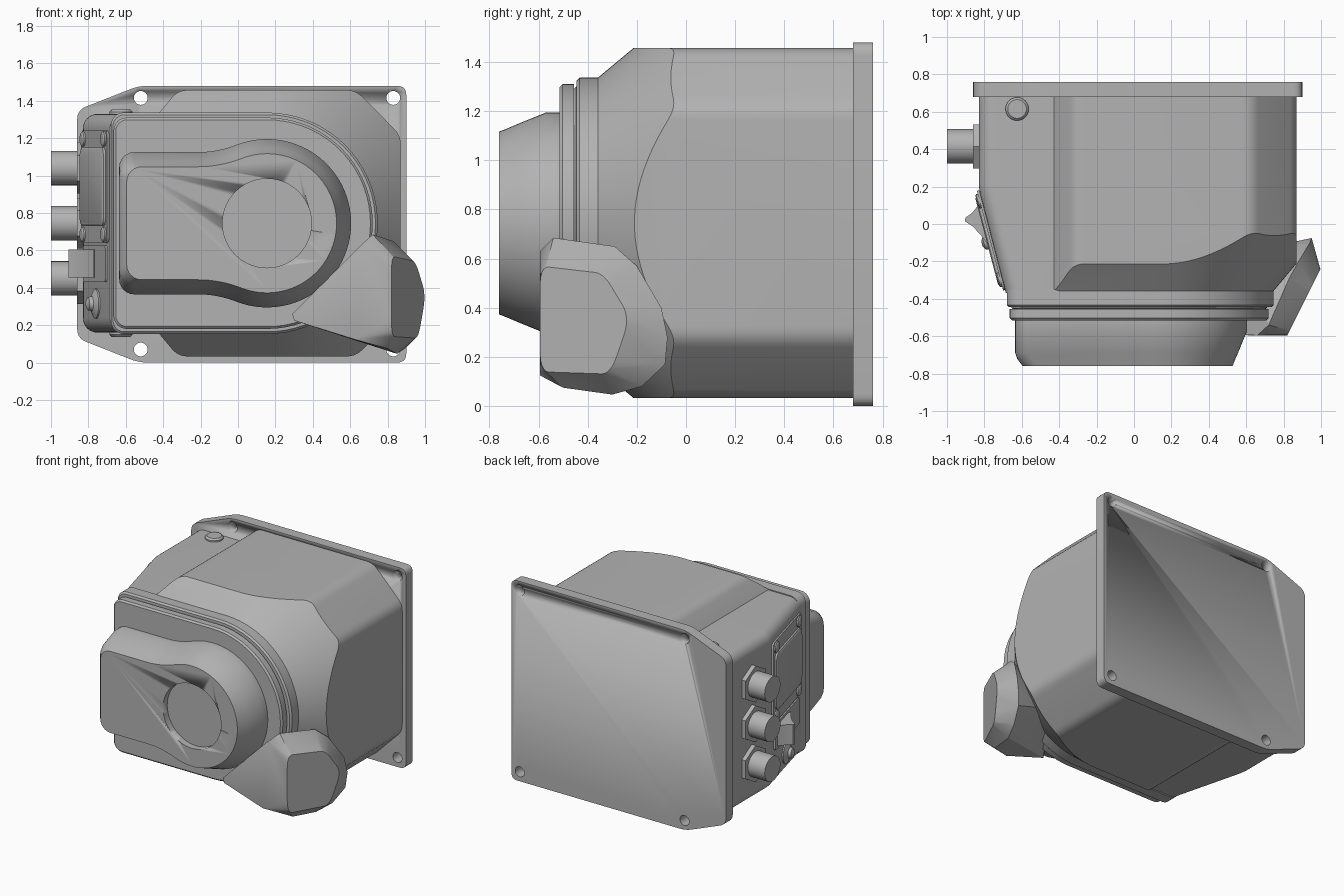
import bpy, bmesh, math
from mathutils import Matrix, Vector

cube = bpy.data.objects.get("Cube")
if cube:
    bpy.data.objects.remove(cube)

grey = bpy.data.materials.new("housing grey")
grey.use_nodes = True
grey.diffuse_color = (0.45, 0.45, 0.45, 1)
grey.node_tree.nodes["Principled BSDF"].inputs["Base Color"].default_value = grey.diffuse_color

CX, CZ = 0.155, 0.745          # centre of the round end


def basis(a, b, d, origin=(0, 0, 0)):
    m = Matrix((a, b, d)).transposed().to_4x4()
    m.translation = origin
    return m


X, Y, Z = Vector((1, 0, 0)), Vector((0, 1, 0)), Vector((0, 0, 1))
FRONT, SIDE, UP = basis(X, Z, Y), basis(Y, Z, X), basis(X, Y, Z)
slope = Vector((0.15, -0.57, 0)).normalized()
SLANT = basis(slope, Z, Vector((slope.y, -slope.x, 0)), (-0.83, 0.2, 0))


def finish(name, bm, angle=28):
    bmesh.ops.recalc_face_normals(bm, faces=bm.faces)
    mesh = bpy.data.meshes.new(name)
    bm.to_mesh(mesh)
    bm.free()
    ob = bpy.data.objects.new(name, mesh)
    bpy.context.collection.objects.link(ob)
    mesh.materials.append(grey)
    bpy.ops.object.select_all(action='DESELECT')
    ob.select_set(True)
    bpy.context.view_layer.objects.active = ob
    bpy.ops.object.shade_smooth_by_angle(angle=math.radians(angle))
    return ob


def loft(name, rings, m, angle=28):
    """Skin a list of (outline, depth) rings and cap both ends."""
    bm = bmesh.new()
    loops = [[bm.verts.new(m @ Vector((a, b, d))) for a, b in pts] for pts, d in rings]
    for lo, hi in zip(loops, loops[1:]):
        for i in range(len(lo)):
            bm.faces.new((lo[i - 1], lo[i], hi[i], hi[i - 1]))
    bm.faces.new(loops[0])
    bm.faces.new(loops[-1])
    return finish(name, bm, angle)


def hull(name, points, angle=28):
    bm = bmesh.new()
    for p in points:
        bm.verts.new(p)
    res = bmesh.ops.convex_hull(bm, input=bm.verts)
    loose = {v for v in res["geom_interior"] + res["geom_unused"] if isinstance(v, bmesh.types.BMVert)}
    bmesh.ops.delete(bm, geom=list(loose), context='VERTS')
    bmesh.ops.dissolve_limit(bm, angle_limit=0.01, verts=bm.verts, edges=bm.edges)
    return finish(name, bm, angle)


def cut(ob, cutter):
    mod = ob.modifiers.new("cut", 'BOOLEAN')
    mod.operation, mod.solver, mod.object = 'DIFFERENCE', 'EXACT', cutter
    bpy.context.view_layer.objects.active = ob
    bpy.ops.object.modifier_apply(modifier=mod.name)
    bpy.data.objects.remove(cutter)


def arc(cx, cy, r, a0, a1, n):
    return [(cx + r * math.cos(math.radians(a0 + (a1 - a0) * i / n)),
             cy + r * math.sin(math.radians(a0 + (a1 - a0) * i / n))) for i in range(n + 1)]


def circle(cx, cy, r, n=40, start=0):
    return arc(cx, cy, r, start, start + 360, n)[:-1]


def rounded(poly, r, n=5):
    """Soften every corner of a polygon with a small curve."""
    out = []
    for i, p in enumerate(poly):
        p, a, b = Vector(p), Vector(poly[i - 1]), Vector(poly[(i + 1) % len(poly)])
        s, e = p + (a - p).normalized() * r, p + (b - p).normalized() * r
        for k in range(n + 1):
            t = k / n
            out.append(tuple(s * (1 - t) ** 2 + p * 2 * t * (1 - t) + e * t * t))
    return out


def box(a0, a1, b0, b1, r):
    return rounded([(a0, b0), (a1, b0), (a1, b1), (a0, b1)], r)


def d_outline(left, r, corner):
    """Round on the right, soft corners on the left."""
    return (arc(CX, CZ, r, -90, 90, 36)
            + arc(left + corner, CZ + r - corner, corner, 90, 180, 6)
            + arc(left + corner, CZ - r + corner, corner, 180, 270, 6))


def cover_outline(left, o, corner=0.08):
    """Round head flowing into a narrower tail, inset by o."""
    h, r, rho = 0.38 - o, 0.45 - o, 0.56 + o
    top = arc(CX, CZ, r, 0, 111.5, 24)
    top += arc(CX - 0.37, CZ + 0.38 + 0.56, rho, -68.5, -90, 8)[1:]
    top += arc(left + corner, CZ + h - corner, corner, 90, 180, 6)
    return top + [(x, 2 * CZ - z) for x, z in reversed(top[1:])]


# Back plate with four screw holes
plate = rounded([(-0.86, 0.13), (-0.53, 0), (0.9, 0), (0.9, 1.48), (-0.53, 1.48), (-0.86, 1.35)], 0.05)
back_plate = loft("back_plate", [(plate, 0.68), (plate, 0.76)], FRONT)
for x, z in ((-0.52, 0.07), (0.83, 0.07), (-0.52, 1.415), (0.83, 1.415)):
    hole = circle(x, z, 0.037, 24)
    cut(back_plate, loft("hole_cutter", [(hole, 0.6), (hole, 0.85)], FRONT))

# Housing: rounded body tapering on its right side
loft("housing", [(d_outline(-0.83, 0.585, 0.08), 0.69), (d_outline(-0.83, 0.585, 0.08), 0.21),
                 (d_outline(-0.825, 0.585, 0.08), 0.17), (d_outline(-0.685, 0.585, 0.08), -0.37)], FRONT)

# Raised shell: octagonal prism trimmed by a cone around the round end
half = [(-0.46, 1.29), (-0.32, 1.457), (0.63, 1.457), (0.87, 1.215)]
octagon = rounded(half + [(x, 2 * CZ - z) for x, z in reversed(half)], 0.05)
shell = []
for i, (x1, z1) in enumerate(octagon):
    x0, z0 = octagon[i - 1]
    steps = max(1, int(math.hypot(x1 - x0, z1 - z0) / 0.04))
    for k in range(steps):
        x, z = x0 + (x1 - x0) * k / steps, z0 + (z1 - z0) * k / steps
        r = max(0.59, math.hypot(max(0, x - CX), z - CZ))
        shell += [(x, 0.69, z), (x, -0.36 + (r - 0.59) * 1.2, z)]
shell += [(x, -0.36, z) for x, z in arc(CX, CZ, 0.59, -90, 90, 36) + [(-0.4, CZ + 0.59), (-0.4, CZ - 0.59)]]
hull("raised_shell", shell, 22)

# Stepped front flanges
for name, left, r, y0, y1 in (("rear_flange", -0.68, 0.592, -0.35, -0.445),
                              ("flange_groove", -0.655, 0.555, -0.43, -0.46),
                              ("front_flange", -0.665, 0.565, -0.455, -0.515)):
    soft = 0.012
    loft(name, [(d_outline(left, r, 0.07), y0), (d_outline(left, r, 0.07), y1 + soft),
                (d_outline(left + soft, r - soft, 0.06), y1)], FRONT)

# Front cover with round recess
cover = loft("front_cover", [(cover_outline(-0.635, 0), -0.5), (cover_outline(-0.635, 0), -0.57),
                             (cover_outline(-0.635, 0.049), -0.69), (cover_outline(-0.625, 0.062), -0.72),
                             (cover_outline(-0.595, 0.078), -0.76)], FRONT)
disc = circle(CX, CZ, 0.238, 56)
cut(cover, loft("recess_cutter", [(disc, -0.71), (disc, -0.8)], FRONT))

# Angled horn at the lower corner
end_face = rounded([(0, 0.14), (0, 0.57), (0.72, 0.54), (1.02, 0.36), (0.8, 0.13)], 0.1, 6)
horn = [(0.82 + 0.18 * t, -0.595 + 0.36 * t, z) for t, z in end_face]
horn += [(0.29, -0.59, 0.26), (0.3, -0.59, 0.225), (0.66, -0.595, 0.63), (0.62, -0.595, 0.125),
         (0.72, -0.54, 0.685), (0.83, -0.29, 0.65), (0.88, -0.2, 0.57), (0.94, -0.1, 0.4),
         (0.95, -0.075, 0.28), (0.94, -0.085, 0.17), (0.9, -0.18, 0.08), (0.85, -0.3, 0.047),
         (0.8, -0.5, 0.075), (0.45, -0.4, 0.3), (0.6, -0.15, 0.3), (0.6, -0.3, 0.55)]
hull("horn", horn, 20)

# Cable connectors with hexagonal nuts
for i, z in enumerate((1.04, 0.745, 0.45)):
    nut, barrel = circle(0.415, z, 0.136, 6, 90), circle(0.415, z, 0.092)
    loft(f"connector_nut_{i + 1}", [(nut, -0.82), (nut, -0.862)], SIDE)
    loft(f"connector_barrel_{i + 1}", [(barrel, -0.85), (barrel, -1.0)], SIDE)

# Access hatch with corner screws on the slanted wall
loft("hatch_frame", [(box(0.02, 0.57, 0.64, 1.24, 0.04), -0.02), (box(0.02, 0.57, 0.64, 1.24, 0.04), 0.015)], SLANT)
loft("hatch_door", [(box(0.05, 0.54, 0.73, 1.15, 0.05), 0), (box(0.05, 0.54, 0.73, 1.15, 0.05), 0.028),
                    (box(0.06, 0.53, 0.74, 1.14, 0.05), 0.034)], SLANT)
for u in (0.075, 0.51):
    for z in (0.685, 1.195):
        loft("hatch_screw", [(circle(u, z, 0.04, 20), 0), (circle(u, z, 0.04, 20), 0.024),
                             (circle(u, z, 0.03, 20), 0.03)], SLANT)

# Rocker switch with its bezel
bezel = box(0.06, 0.53, 0.43, 0.625, 0.02)
loft("switch_bezel", [(bezel, -0.02), (bezel, 0.015)], SLANT)
rocker = [(-0.9, 0.035), (-0.865, 0.06), (-0.825, 0.11), (-0.76, 0.0), (-0.77, -0.13),
          (-0.81, -0.07), (-0.86, -0.015), (-0.905, 0.015)]
loft("switch_rocker", [(rocker, 0.455), (rocker, 0.605)], UP)

# Small pointed knob
loft("knob", [(circle(0.3, 0.315, r, 28), d) for r, d in
              ((0.08, -0.02), (0.08, 0.012), (0.04, 0.03), (0.035, 0.05), (0.012, 0.062))], SLANT)

# Hinge buttons above and below
for name, z0, z1 in (("upper_button", 1.3, 1.352), ("lower_button", 0.19, 0.138)):
    tip = z1 + (0.012 if z0 > z1 else -0.012)
    loft(name, [(circle(-0.625, 0.615, 0.062), z0), (circle(-0.625, 0.615, 0.062), tip),
                (circle(-0.625, 0.615, 0.05), z1)], UP)
